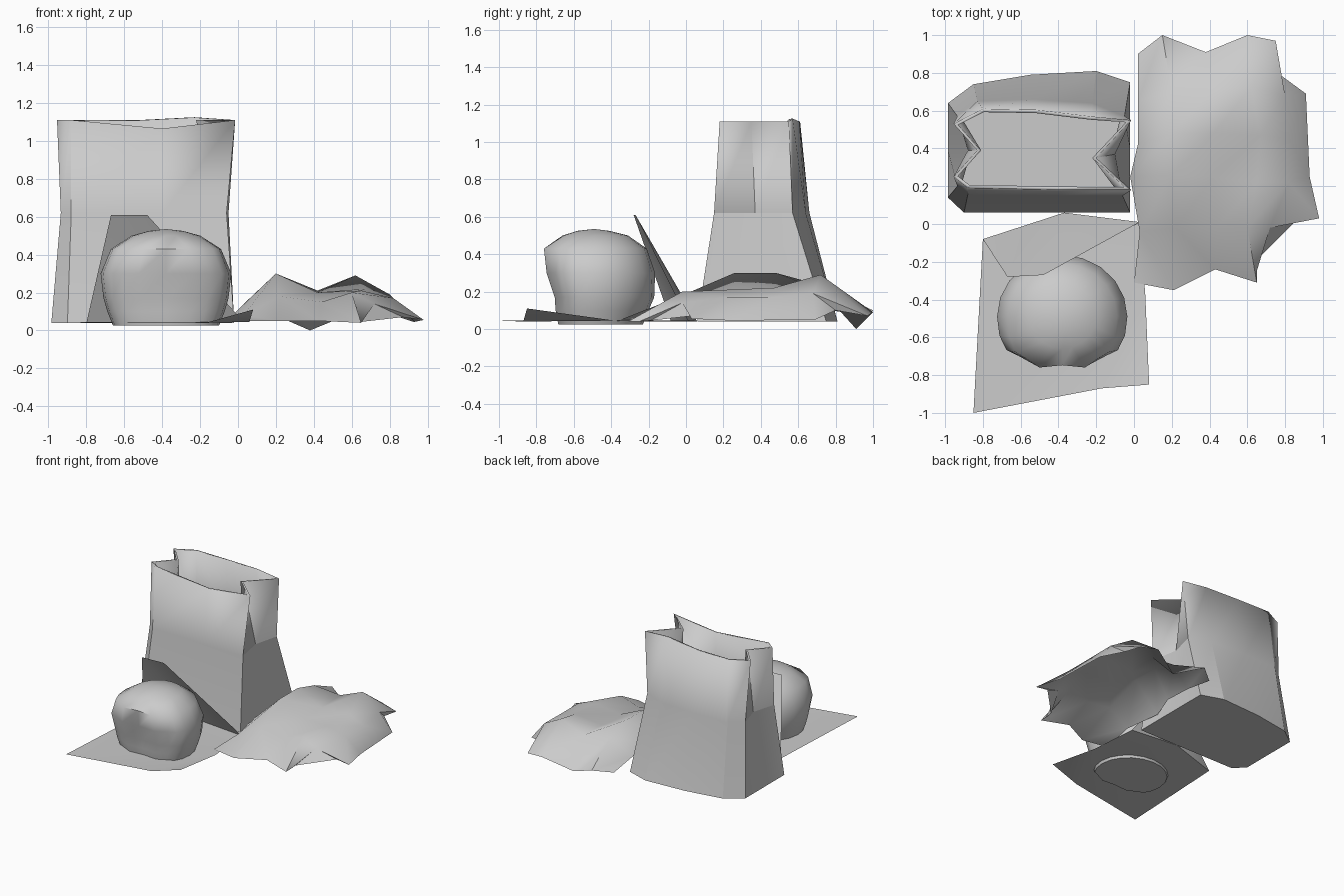
import bpy
import math

cube = bpy.data.objects.get("Cube")
if cube:
    bpy.data.objects.remove(cube, do_unlink=True)

GREY = (0.6, 0.6, 0.6, 1.0)
paper = bpy.data.materials.new("paper grey")
paper.use_nodes = True
paper.diffuse_color = GREY
paper.node_tree.nodes["Principled BSDF"].inputs["Base Color"].default_value = GREY


def make(name, verts, faces, angle):
    mesh = bpy.data.meshes.new(name)
    mesh.from_pydata(verts, [], faces)
    mesh.materials.append(paper)
    obj = bpy.data.objects.new(name, mesh)
    bpy.context.collection.objects.link(obj)
    bpy.ops.object.select_all(action="DESELECT")
    obj.select_set(True)
    bpy.context.view_layer.objects.active = obj
    bpy.ops.object.shade_smooth_by_angle(angle=math.radians(angle))
    return obj


def strips(rows, count, closed):
    """Quads joining neighbouring rows of points, wrapping round if closed."""
    span = count if closed else count - 1
    return [(r * count + i, r * count + (i + 1) % count,
             (r + 1) * count + (i + 1) % count, (r + 1) * count + i)
            for r in range(rows - 1) for i in range(span)]


# Bag: foot, waist and rim loops, with pleated sides and a floor
foot = [(-.985, .14), (-.9, .06), (-.4, .06), (-.02, .06), (-.02, .4), (-.02, .75),
        (-.2, .81), (-.55, .79), (-.85, .74), (-.985, .64), (-.985, .39)]
waist = [(-.935, .2), (-.88, .155), (-.4, .15), (-.06, .15), (-.1, .37), (-.05, .57),
         (-.22, .64), (-.53, .66), (-.83, .65), (-.935, .57), (-.88, .39)]
rim = [(-.955, .25), (-.88, .19), (-.4, .18), (-.015, .18), (-.2, .35), (-.015, .55),
       (-.23, .57), (-.52, .605), (-.8, .61), (-.955, .53), (-.83, .39)]
dips = {2: -.045, 6: .015}
n = len(foot)
verts = [(x, y, z) for loop, z in ((foot, .04), (waist, .62)) for x, y in loop]
verts += [(x, y, 1.11 + dips.get(i, 0)) for i, (x, y) in enumerate(rim)]
bag = make("paper_bag", verts, strips(3, n, True) + [tuple(reversed(range(n)))], 15)
wall = bag.modifiers.new("wall", "SOLIDIFY")
wall.thickness = 0.018
wall.offset = -1
wall.use_even_offset = True

# Crumpled ball: stacked loops, each (z, half width, depth to front, depth to back)
levels = [(.025, .28, .2, .26), (.1, .31, .215, .29), (.17, .33, .22, .32),
          (.3, .345, .265, .325), (.43, .29, .28, .28),
          (.5, .18, .17, .18), (.525, .09, .09, .08)]
segs = 20
verts = []
for z, half, front, back in levels:
    for i in range(segs):
        c, s = math.cos(math.tau * i / segs), math.sin(math.tau * i / segs)
        # square off the front and press shallow creases into it
        if s < -0.05 and z < 0.48:
            c = math.copysign(abs(c) ** 0.75, c)
            s = -abs(s) ** 0.75 * (0.92 if i % 2 else 1)
        verts.append((-.38 + half * c, -.49 + s * (front if s < 0 else back), z))
top = len(verts)
verts.append((-.38, -.49, .535))
last = top - segs
faces = strips(len(levels), segs, True) + [tuple(reversed(range(segs)))]
faces += [(last + i, last + (i + 1) % segs, top) for i in range(segs)]
make("crumpled_ball", verts, faces, 60)

# Flat sheet with one lifted corner and its back part folded up and over
verts = [(-.85, -1, .045), (-.17, -.87, .04), (.08, -.85, .11), (.06, -.38, .045),
         (.03, .01, .045), (-.37, .06, .04), (-.8, -.08, .04),
         (-.48, -.27, .61), (-.67, -.28, .61)]
faces = [(0, 1, 3, 6), (1, 2, 3), (3, 4, 5, 6), (5, 4, 7), (5, 7, 8), (5, 8, 6)]
make("folded_sheet", verts, faces, 20)

# Crumpled sheet: rows from front to back, left to right
rows = [
    [(0, -.31, .05), (.21, -.35, .05), (.43, -.24, .05), (.65, -.31, .04),
     (.65, -.25, .04), (.65, -.19, .045)],
    [(.03, -.04, .08), (.22, -.02, .18), (.44, -.02, .15), (.6, -.02, .2),
     (.72, -.02, .14), (.87, .03, .07)],
    [(-.02, .25, .09), (.2, .26, .3), (.42, .25, .2), (.65, .22, .21),
     (.82, .22, .17), (.98, .03, .055)],
    [(.02, .42, .13), (.2, .48, .3), (.42, .48, .2), (.67, .47, .22),
     (.82, .45, .17), (.93, .25, .045)],
    [(.02, .65, .12), (.2, .7, .24), (.42, .72, .21), (.62, .72, .29),
     (.8, .68, .19), (.91, .69, .05)],
    [(.02, .9, .08), (.15, 1, .1), (.38, .91, 0), (.6, 1, .09),
     (.75, .97, .07), (.76, .8, .1)],
]
cols = len(rows[0])
faces = []
for a, b, c, d in strips(len(rows), cols, False):
    # the front row creases the other way, following its notch
    faces += [(a, b, d), (b, c, d)] if a < cols else [(a, b, c), (a, c, d)]
make("crumpled_sheet", [p for row in rows for p in row], faces, 60)
